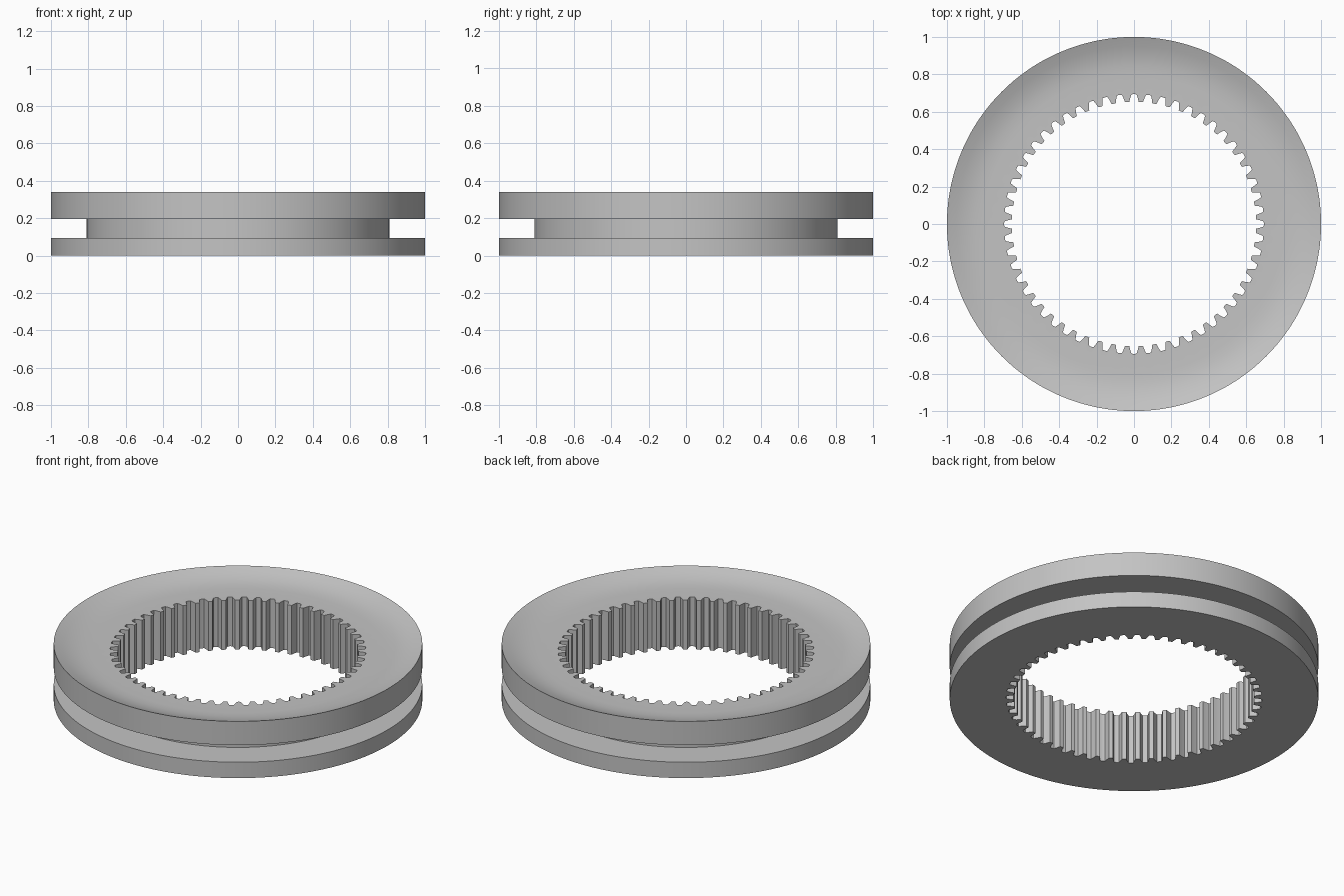
import bpy, bmesh, math

if "Cube" in bpy.data.objects:
    bpy.data.objects.remove(bpy.data.objects["Cube"])

TEETH = 56
# One tooth space: (fraction of pitch, radius), tip land - flank - root - flank
SPACE = [(-0.5, 0.652), (-0.34, 0.653), (-0.26, 0.675), (-0.17, 0.693),
         (0.0, 0.695), (0.17, 0.693), (0.26, 0.675), (0.34, 0.653)]
N = TEETH * len(SPACE)
PITCH = 2 * math.pi / TEETH

# Outer cross-section (radius, z): bottom flange, groove, top flange, dished top
PROFILE = [(0.80, 0), (1, 0), (1, 0.095), (0.81, 0.095), (0.81, 0.197),
           (1, 0.197), (1, 0.34), (0.95, 0.321), (0.90, 0.306),
           (0.85, 0.298), (0.80, 0.295)]

bm = bmesh.new()


def round_loop(r, z):
    """Plain circle, evenly spaced."""
    start = -PITCH / 2
    return [bm.verts.new((r * math.cos(start + 2 * math.pi * i / N),
                          r * math.sin(start + 2 * math.pi * i / N), z))
            for i in range(N)]


def toothed_loop(z):
    """Internal spline outline."""
    return [bm.verts.new((r * math.cos((k + f) * PITCH),
                          r * math.sin((k + f) * PITCH), z))
            for k in range(TEETH) for f, r in SPACE]


# Closed sequence of loops around the section
loops = [toothed_loop(0)] + [round_loop(r, z) for r, z in PROFILE]
loops.append(toothed_loop(0.295))
for a, b in zip(loops, loops[1:] + loops[:1]):
    for i in range(N):
        j = (i + 1) % N
        bm.faces.new((a[i], a[j], b[j], b[i]))
bmesh.ops.recalc_face_normals(bm, faces=bm.faces)

mesh = bpy.data.meshes.new("splined_sleeve")
bm.to_mesh(mesh)
bm.free()
sleeve = bpy.data.objects.new("splined_sleeve", mesh)
bpy.context.collection.objects.link(sleeve)

# Plain grey metal
grey = bpy.data.materials.new("grey_metal")
grey.diffuse_color = (0.55, 0.55, 0.55, 1)
grey.use_nodes = True
grey.node_tree.nodes["Principled BSDF"].inputs["Base Color"].default_value = grey.diffuse_color
mesh.materials.append(grey)

bpy.context.view_layer.objects.active = sleeve
sleeve.select_set(True)
bpy.ops.object.shade_smooth_by_angle(angle=math.radians(25))
